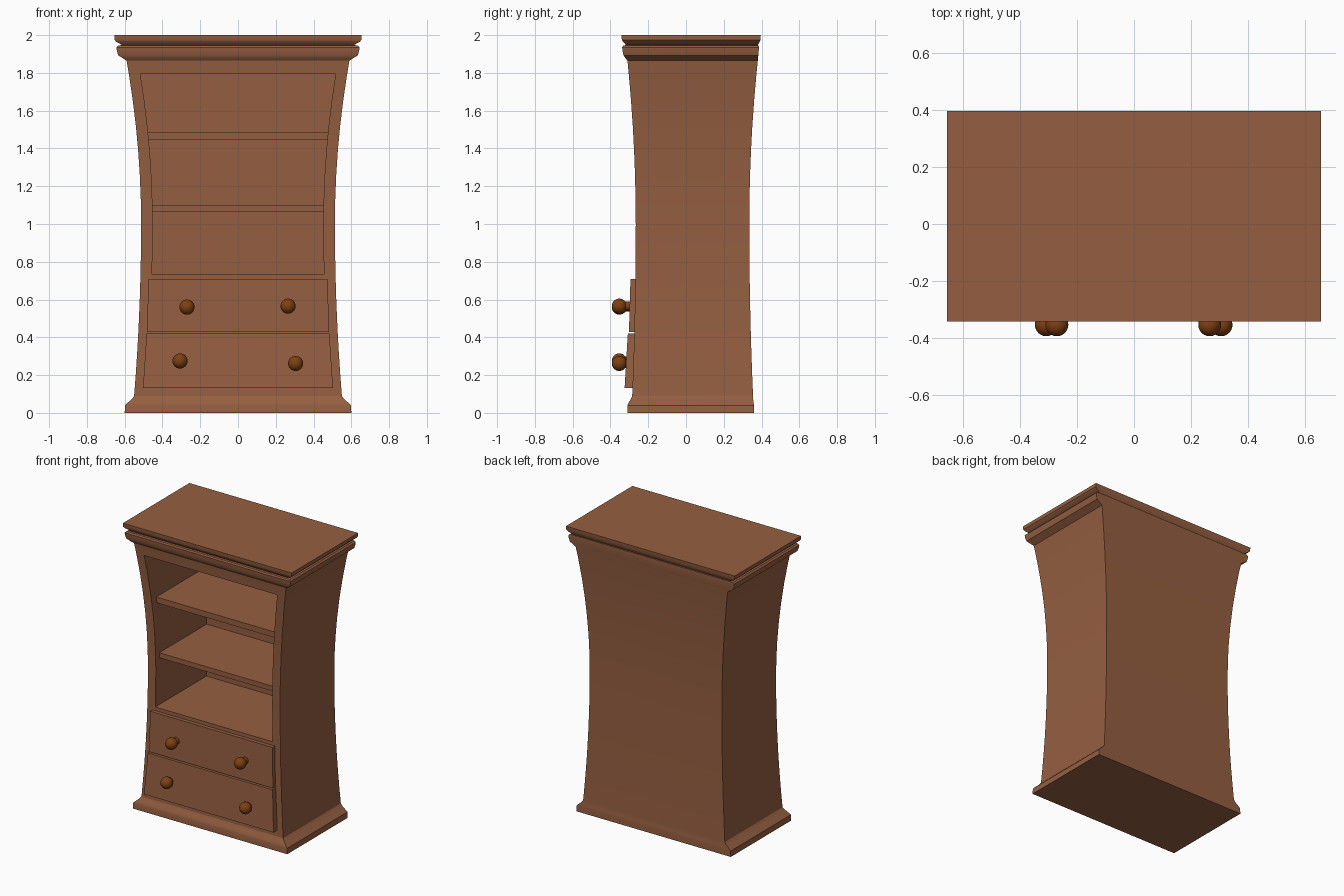
import bpy, bmesh, math
from mathutils import Matrix

if "Cube" in bpy.data.objects:
    bpy.data.objects.remove(bpy.data.objects["Cube"])


def material(name, rgb):
    m = bpy.data.materials.new(name)
    m.diffuse_color = (*rgb, 1)
    m.use_nodes = True
    m.node_tree.nodes["Principled BSDF"].inputs["Base Color"].default_value = m.diffuse_color
    return m


WOOD = material("warm brown wood", (0.30, 0.114, 0.053))
KNOB = material("dark orange brown", (0.21, 0.052, 0.006))


def finish(bm, name, mat, angle=35):
    bmesh.ops.recalc_face_normals(bm, faces=bm.faces)
    me = bpy.data.meshes.new(name)
    bm.to_mesh(me)
    bm.free()
    me.materials.append(mat)
    ob = bpy.data.objects.new(name, me)
    bpy.context.collection.objects.link(ob)
    bpy.ops.object.select_all(action='DESELECT')
    ob.select_set(True)
    bpy.context.view_layer.objects.active = ob
    bpy.ops.object.shade_smooth_by_angle(angle=math.radians(angle))
    return ob


# Waisted outline: half width, front y and back y at height z
def outline(z):
    low = z < 1.0
    u = ((1 - z) / 0.91) ** 2 if low else ((z - 1) / 0.865) ** 2
    return (0.513 + u * (0.037 if low else 0.077),
            -0.266 - u * (0.019 if low else 0.044),
            0.335 + u * (0.02 if low else 0.045))


def inner_half(z):
    return outline(z)[0] - 0.061


# Carcass with an open shelf niche
Z0, Z1, BACK = 0.735, 1.795, 0.30
levels = [0.09, 0.2, 0.32, 0.45, 0.59, Z0, 0.87, 1.0, 1.13, 1.26,
          1.39, 1.52, 1.66, Z1, 1.865]
bm = bmesh.new()
rings, niche = [], []
for z in levels:
    w, f, b = outline(z)
    i = inner_half(z)
    rings.append([bm.verts.new((x, y, z)) for x, y in
                  ((-i, f), (-w, f), (-w, b), (w, b), (w, f), (i, f))])
    niche.append([bm.verts.new((x, BACK, z)) for x in (-i, i)]
                 if Z0 <= z <= Z1 else None)
for k in range(len(levels) - 1):
    a, c = rings[k], rings[k + 1]
    for j in range(5):
        bm.faces.new((a[j], a[j + 1], c[j + 1], c[j]))
    if niche[k] and niche[k + 1]:
        p, q = niche[k], niche[k + 1]
        bm.faces.new((a[0], p[0], q[0], c[0]))
        bm.faces.new((p[0], p[1], q[1], q[0]))
        bm.faces.new((p[1], a[5], c[5], q[1]))
    else:
        bm.faces.new((a[5], a[0], c[0], c[5]))
for z in (Z0, Z1):
    k = levels.index(z)
    bm.faces.new((rings[k][0], rings[k][5], niche[k][1], niche[k][0]))
finish(bm, "cabinet_body", WOOD)


# Mouldings: stacked rectangles (z, half width, front y, back y)
def moulding(name, rows, cap):
    bm = bmesh.new()
    rs = [[bm.verts.new(p) for p in ((-w, f, z), (w, f, z), (w, b, z), (-w, b, z))]
          for z, w, f, b in rows]
    for a, c in zip(rs, rs[1:]):
        for j in range(4):
            n = (j + 1) % 4
            bm.faces.new((a[j], a[n], c[n], c[j]))
    bm.faces.new(rs[cap])
    ob = finish(bm, name, WOOD)
    # the single cap must face away from the carcass
    want = 1 if cap else -1
    if ob.data.polygons[-1].normal.z * want < 0:
        ob.data.flip_normals()


moulding("base_moulding", [
    (0, 0.60, -0.31, 0.36), (0.04, 0.598, -0.31, 0.36), (0.055, 0.583, -0.303, 0.358),
    (0.072, 0.563, -0.293, 0.356), (0.09, 0.55, -0.285, 0.355)], 0)
moulding("cornice", [
    (1.865, 0.59, -0.31, 0.38), (1.878, 0.610, -0.321, 0.381), (1.893, 0.634, -0.331, 0.383),
    (1.915, 0.641, -0.336, 0.385), (1.935, 0.644, -0.338, 0.386), (1.945, 0.634, -0.332, 0.385),
    (1.947, 0.615, -0.318, 0.38), (1.955, 0.625, -0.323, 0.385), (1.965, 0.645, -0.334, 0.39),
    (1.975, 0.654, -0.34, 0.394), (2.0, 0.655, -0.341, 0.396)], -1)


# Tapered board: (z, half width, front y, back y) for bottom and top
def board(name, bottom, top):
    bm = bmesh.new()
    a, c = [[bm.verts.new(p) for p in ((-w, f, z), (w, f, z), (w, b, z), (-w, b, z))]
            for z, w, f, b in (bottom, top)]
    for j in range(4):
        n = (j + 1) % 4
        bm.faces.new((a[j], a[n], c[n], c[j]))
    bm.faces.new(a)
    bm.faces.new(c)
    return finish(bm, name, WOOD)


# Shelves
for n, (lo, hi) in (("lower", (1.065, 1.1)), ("upper", (1.445, 1.485))):
    board(n + "_shelf", (lo, inner_half(lo) + 0.005, -0.225, BACK + 0.01),
          (hi, inner_half(hi) + 0.005, -0.225, BACK + 0.01))

# Drawer fronts
board("upper_drawer", (0.428, 0.482, -0.302, -0.265), (0.71, 0.474, -0.294, -0.26))
board("lower_drawer", (0.132, 0.503, -0.325, -0.275), (0.42, 0.484, -0.308, -0.265))

# Knobs with short stems
for n, x, z in (("upper_left", -0.27, 0.56), ("upper_right", 0.265, 0.565),
                ("lower_left", -0.307, 0.275), ("lower_right", 0.305, 0.262)):
    bm = bmesh.new()
    bmesh.ops.create_uvsphere(bm, u_segments=24, v_segments=14, radius=0.04,
                              matrix=Matrix.Translation((x, -0.353, z)))
    bmesh.ops.create_cone(bm, cap_ends=True, segments=16, radius1=0.024, radius2=0.024,
                          depth=0.06, matrix=Matrix.Translation((x, -0.315, z))
                          @ Matrix.Rotation(math.pi / 2, 4, 'X'))
    finish(bm, n + "_knob", KNOB)
